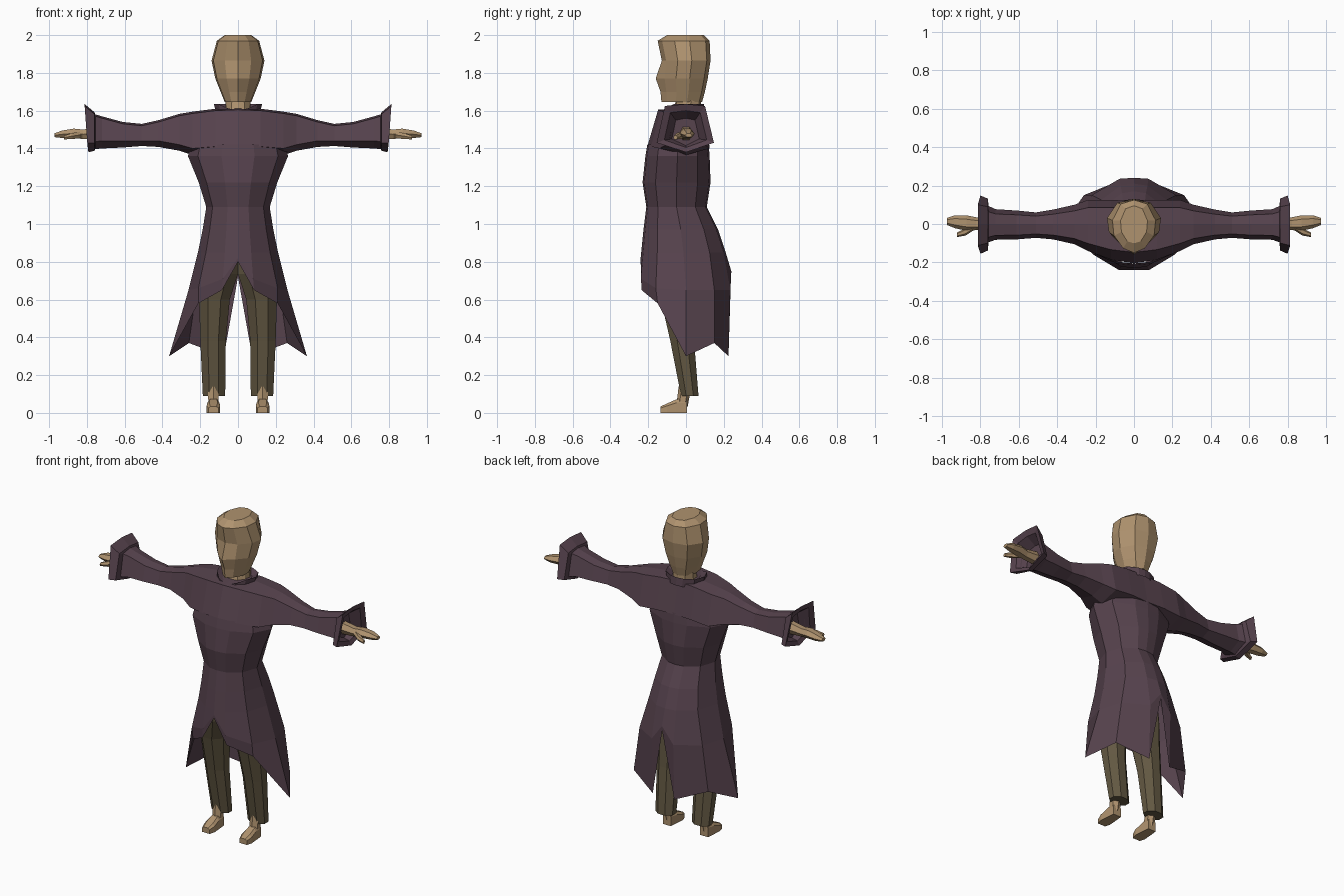
import bpy, bmesh, math


def material(name, rgb):
    m = bpy.data.materials.new(name)
    m.diffuse_color = (*rgb, 1)
    return m


COAT = material("plum cloth", (0.095, 0.056, 0.076))
SKIN = material("tan skin", (0.43, 0.29, 0.158))
CLOTH = material("olive brown cloth", (0.125, 0.098, 0.055))


def loft(name, rings, mat, closed=True, cap_start=False, cap_end=False):
    """Skin a list of point rings on the +x side and mirror it to -x."""
    bm = bmesh.new()
    rows = [[bm.verts.new(p) for p in r] for r in rings]
    n = len(rows[0])
    for a, b in zip(rows, rows[1:]):
        for i in range(n if closed else n - 1):
            j = (i + 1) % n
            bm.faces.new((a[i], a[j], b[j], b[i]))
    if cap_start:
        bm.faces.new(rows[0])
    if cap_end:
        bm.faces.new(rows[-1])
    bmesh.ops.recalc_face_normals(bm, faces=bm.faces)
    me = bpy.data.meshes.new(name)
    bm.to_mesh(me)
    bm.free()
    me.materials.append(mat)
    ob = bpy.data.objects.new(name, me)
    bpy.context.collection.objects.link(ob)
    mod = ob.modifiers.new("Mirror", "MIRROR")
    mod.use_clip = True
    return ob


def half_ring(shape, z, hw, yf, yb, nose=0):
    """Horizontal half outline, front centre to back centre."""
    c, r = (yf + yb) / 2, (yb - yf) / 2
    pts = [(x * hw, c + y * r, z) for x, y in shape]
    pts[0] = (0, yf - nose, z)
    return pts


def leg_ring(z, cx, cy, rx, ry, n=8):
    return [(max(0, cx + rx * math.cos(a)), cy + ry * math.sin(a), z)
            for a in (math.tau * (i + 0.5) / n for i in range(n))]


def sleeve_ring(x, yf, yb, top, low, bottom, lean=0.0):
    """Six sided arm section with a flat top and a pointed underside."""
    s = top - 0.01
    return [(x, 0, top), (x, yb * 0.68, s), (x - lean * 0.7, yb, low),
            (x - lean, 0, bottom), (x - lean * 0.7, yf, low), (x, yf * 0.72, s)]


# Coat body and split skirt
BODY = [(0, -1), (0.33, -0.95), (0.8, -0.62), (1, 0),
        (0.8, 0.62), (0.33, 0.95), (0, 1)]
body = [half_ring(BODY, *r) for r in (
    (1.42, 0.25, -0.205, 0.12), (1.36, 0.265, -0.215, 0.125),
    (1.22, 0.208, -0.23, 0.13), (1.09, 0.168, -0.21, 0.11),
    (0.97, 0.187, -0.225, 0.17), (0.85, 0.212, -0.237, 0.21))]
body.append([(0, -0.24, 0.82), (0.08, -0.238, 0.71), (0.21, -0.16, 0.66),
             (0.262, 0, 0.65), (0.22, 0.15, 0.65), (0.075, 0.235, 0.65),
             (0, 0.24, 0.75)])
body.append([(0, -0.24, 0.80), (0.085, -0.235, 0.65), (0.21, -0.15, 0.58),
             (0.365, 0, 0.30), (0.26, 0.15, 0.37), (0.075, 0.225, 0.30),
             (0, 0.238, 0.72)])
loft("coat_body", body, COAT, closed=False)

# Shoulders and sleeves
loft("sleeve", [sleeve_ring(*r) for r in (
    (0, -0.205, 0.12, 1.615, 1.41, 1.38),
    (0.12, -0.185, 0.125, 1.61, 1.41, 1.37),
    (0.24, -0.14, 0.125, 1.595, 1.40, 1.365),
    (0.31, -0.105, 0.1, 1.583, 1.42, 1.388),
    (0.42, -0.08, 0.075, 1.55, 1.44, 1.408),
    (0.51, -0.072, 0.06, 1.53, 1.44, 1.413),
    (0.61, -0.08, 0.07, 1.54, 1.44, 1.405),
    (0.72, -0.082, 0.077, 1.57, 1.44, 1.40),
    (0.77, -0.1, 0.1, 1.585, 1.435, 1.395))], COAT)

# Flared cuffs with a recessed opening
loft("cuff", [sleeve_ring(*r) for r in (
    (0.755, -0.09, 0.09, 1.575, 1.435, 1.40),
    (0.76, -0.138, 0.132, 1.592, 1.428, 1.388),
    (0.812, -0.155, 0.148, 1.635, 1.43, 1.38, 0.02),
    (0.80, -0.115, 0.11, 1.60, 1.445, 1.405, 0.02),
    (0.74, -0.075, 0.07, 1.56, 1.45, 1.415))], COAT, cap_end=True)

# Stand-up collar, notched at the front
collar = [half_ring(BODY, *r) for r in (
    (1.585, 0.115, -0.12, 0.1), (1.635, 0.128, -0.1, 0.095),
    (1.60, 0.07, -0.07, 0.075))]
collar[1][0] = (0, -0.115, 1.598)
collar[1][1] = (0.06, -0.105, 1.615)
collar[2][0] = (0, -0.08, 1.59)
loft("collar", collar, COAT, closed=False)

# Head with brow, nose and chin
HEAD = [(0, -1), (0.5, -0.9), (0.93, -0.4), (1, 0.2), (0.62, 0.84), (0, 1)]
loft("head", [half_ring(HEAD, *r) for r in (
    (1.645, 0.07, -0.112, 0.085, 0.018), (1.70, 0.092, -0.115, 0.1, 0.02),
    (1.77, 0.12, -0.125, 0.115, 0.035), (1.865, 0.14, -0.118, 0.13, 0.01),
    (1.97, 0.112, -0.14, 0.125, 0.01), (2.0, 0.07, -0.1, 0.095))],
    SKIN, closed=False, cap_start=True, cap_end=True)
loft("neck", [half_ring(HEAD, *r) for r in (
    (1.56, 0.07, -0.075, 0.08), (1.67, 0.065, -0.05, 0.08))],
    SKIN, closed=False)

# Trousers
loft("trouser_leg", [leg_ring(*r) for r in (
    (0.92, 0.075, -0.05, 0.09, 0.12), (0.735, 0.1, -0.06, 0.11, 0.12),
    (0.60, 0.125, -0.05, 0.088, 0.09), (0.38, 0.132, -0.02, 0.073, 0.068),
    (0.09, 0.127, 0.02, 0.064, 0.05))], CLOTH, cap_start=True, cap_end=True)


def foot_ring(y, hw, z0, z1, tilt=0.0):
    c = 0.13
    return [(c - hw, y, z0), (c + hw, y, z0), (c + hw, y + tilt, z1 * 0.75),
            (c + hw * 0.6, y + tilt, z1), (c - hw * 0.6, y + tilt, z1),
            (c - hw, y + tilt, z1 * 0.75)]


# Feet and ankles
loft("foot", [foot_ring(*r) for r in (
    (-0.135, 0.026, 0, 0.034), (-0.10, 0.036, 0, 0.05),
    (-0.05, 0.032, 0, 0.072), (0.005, 0.027, 0, 0.075))],
    SKIN, cap_start=True, cap_end=True)
loft("ankle", [leg_ring(0.03, 0.13, -0.022, 0.031, 0.03, 6),
               leg_ring(0.14, 0.13, -0.005, 0.033, 0.034, 6)], SKIN)


def hand_ring(x, y0, y1, z0, z1):
    m, q = (z0 + z1) / 2, (y1 - y0) * 0.25
    return [(x, y0, m), (x, y0 + q, z1), (x, y1 - q, z1),
            (x, y1, m), (x, y1 - q, z0), (x, y0 + q, z0)]


# Hands and thumbs
loft("hand", [hand_ring(*r) for r in (
    (0.73, -0.035, 0.035, 1.445, 1.515), (0.82, -0.032, 0.035, 1.45, 1.50),
    (0.87, -0.035, 0.045, 1.455, 1.505), (0.93, -0.022, 0.045, 1.455, 1.495),
    (0.972, -0.005, 0.032, 1.46, 1.48))], SKIN, cap_end=True)
loft("thumb", [hand_ring(*r) for r in (
    (0.83, -0.03, 0.01, 1.455, 1.49), (0.875, -0.06, -0.02, 1.45, 1.482),
    (0.92, -0.068, -0.045, 1.448, 1.468))],
    SKIN, cap_start=True, cap_end=True)
